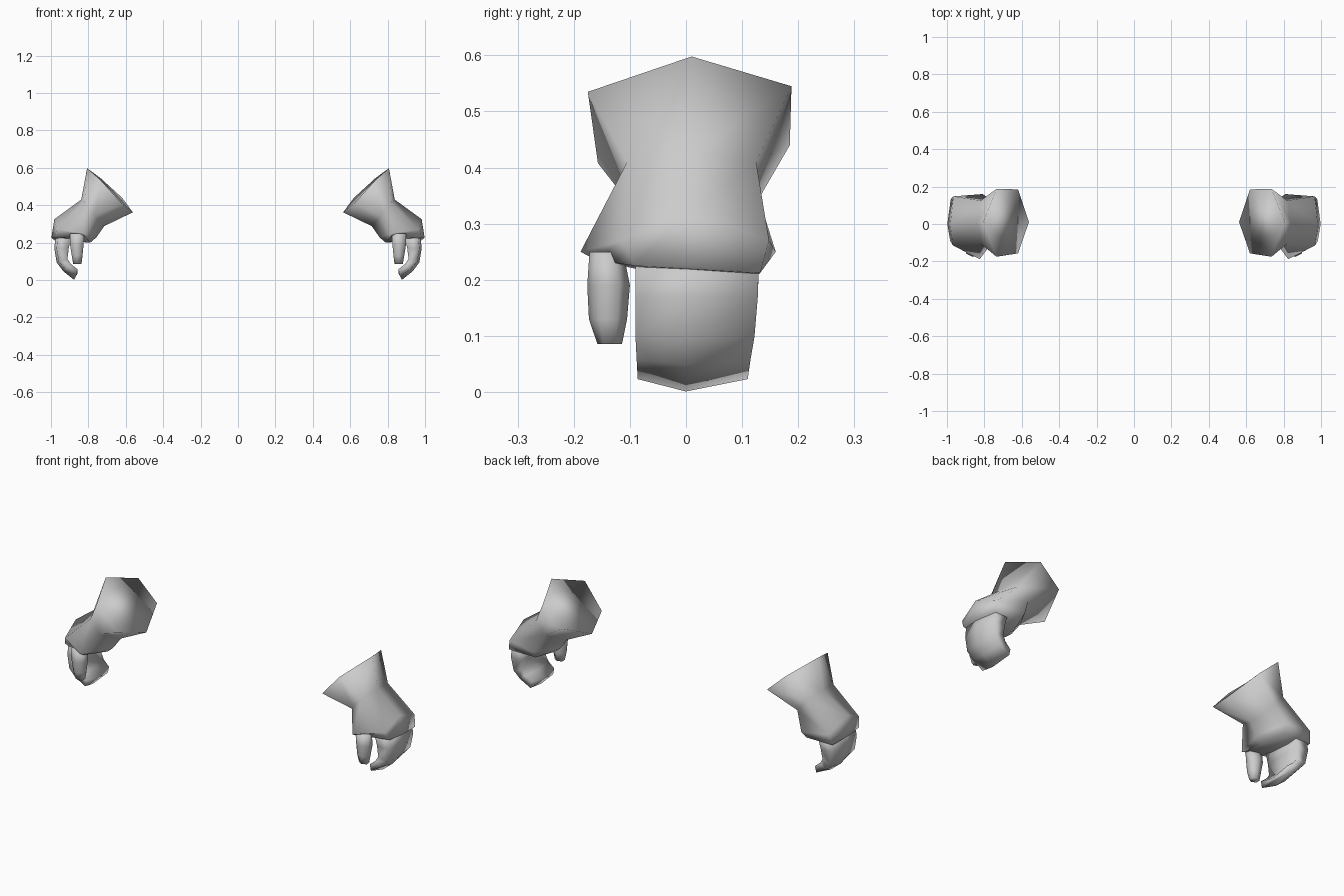
import bpy, bmesh, math

if "Cube" in bpy.data.objects:
    bpy.data.objects.remove(bpy.data.objects["Cube"])

grey = bpy.data.materials.new("grey")
grey.diffuse_color = (0.6, 0.6, 0.6, 1)
grey.use_nodes = True
grey.node_tree.nodes["Principled BSDF"].inputs["Base Color"].default_value = grey.diffuse_color


def loft(name, rings):
    """Skin matching rings of points into a closed smooth form, mirrored to the other side."""
    bm = bmesh.new()
    loops = [[bm.verts.new(p) for p in ring] for ring in rings]
    n = len(loops[0])
    for a, b in zip(loops, loops[1:]):
        for i in range(n):
            j = (i + 1) % n
            bm.faces.new((a[i], a[j], b[j], b[i]))
    bm.faces.new(loops[0][::-1])
    bm.faces.new(loops[-1])
    bmesh.ops.recalc_face_normals(bm, faces=bm.faces)
    for f in bm.faces:
        f.smooth = True
    mesh = bpy.data.meshes.new(name)
    bm.to_mesh(mesh)
    bm.free()
    mesh.materials.append(grey)
    ob = bpy.data.objects.new(name, mesh)
    bpy.context.collection.objects.link(ob)
    ob.modifiers.new("other_side", 'MIRROR').use_axis[0] = True
    return ob


# Glove body: flared cuff with flat end, narrow wrist, wide knuckles, rim
# Ring order: outer, outer front, inner front, inner, inner back, outer back
loft("glove_body", [
    [(.807, .01, .598), (.735, -.175, .535), (.62, -.157, .408),
     (.562, .01, .362), (.62, .185, .44), (.735, .188, .545)],
    [(.838, .01, .43), (.82, -.105, .41), (.765, -.108, .345),
     (.715, .01, .288), (.765, .13, .345), (.82, .125, .41)],
    [(.982, .0, .325), (.968, -.115, .27), (.825, -.188, .25),
     (.757, .0, .228), (.81, .16, .25), (.965, .148, .27)],
    [(.998, .0, .225), (.983, -.09, .225), (.82, -.16, .235),
     (.79, .0, .20), (.82, .13, .21), (.98, .132, .212)],
])


# Curled finger slab: outer x, outer z, inner x, inner z, front y, back y, edge lift
def finger_ring(ox, oz, ix, iz, front, back, lift):
    ex = ox - 0.012
    return [(ox, 0, oz), (ex, front, oz + lift), (ix, front, iz + lift),
            (ix, 0, iz), (ix, back, iz + lift), (ex, back, oz + lift)]


loft("fingers", [finger_ring(*r) for r in [
    (.975, .24, .89, .23, -.09, .13, 0),
    (.982, .17, .905, .17, -.09, .128, 0),
    (.970, .095, .912, .11, -.09, .122, .003),
    (.935, .048, .893, .075, -.088, .115, .01),
    (.877, .001, .858, .035, -.086, .11, .022),
]])


# Tapered thumb: height, half width in x, half width in y, centre x, centre y
def thumb_ring(z, rx, ry, cx, cy):
    return [(cx + rx * math.cos(a), cy + ry * math.sin(a), z)
            for a in (math.tau * i / 6 + math.pi / 6 for i in range(6))]


loft("thumb", [thumb_ring(*r) for r in [
    (.25, .045, .030, .86, -.142),
    (.19, .042, .038, .862, -.138),
    (.13, .033, .034, .86, -.139),
    (.086, .026, .022, .859, -.136),
]])
